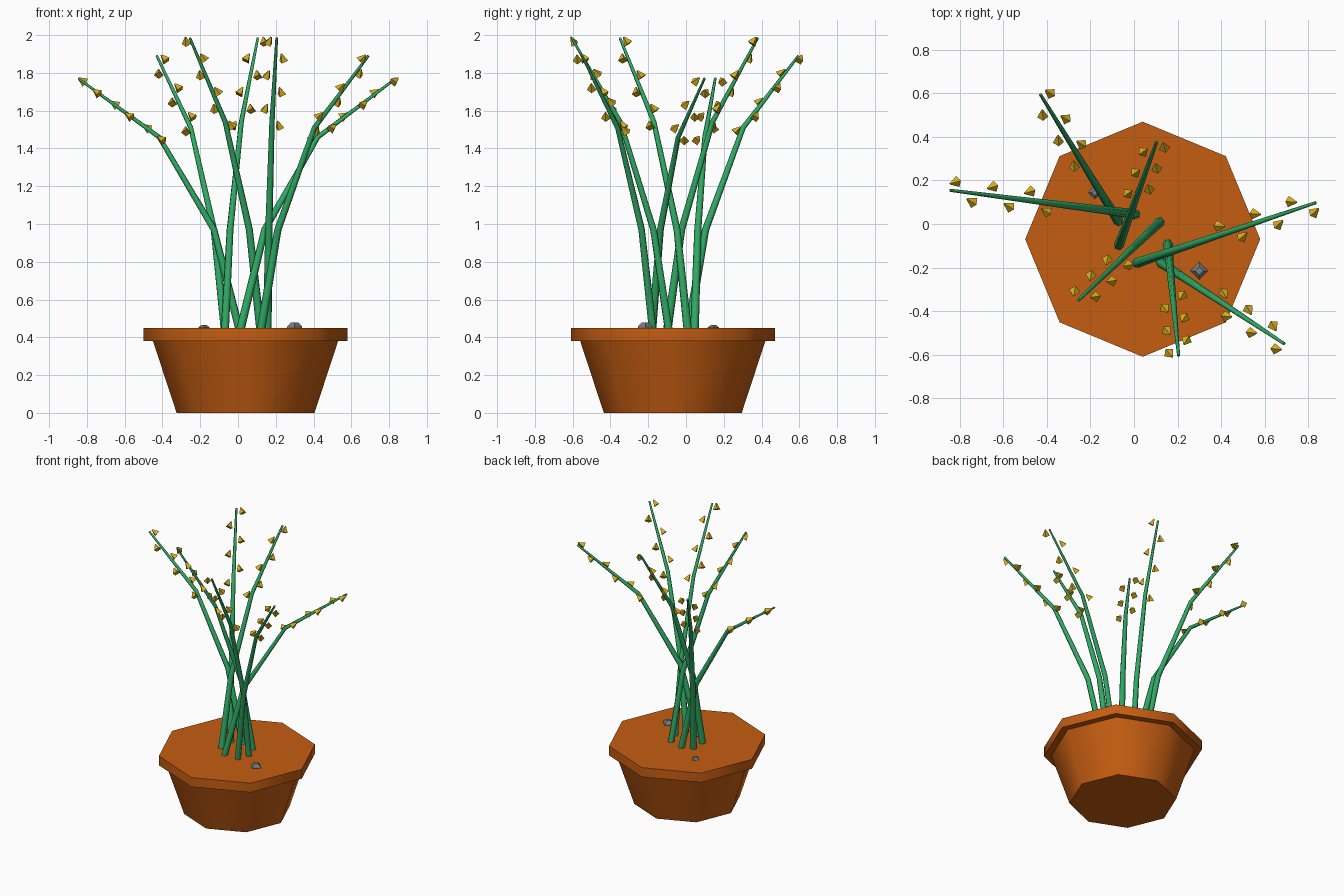
import bpy, bmesh, math
from mathutils import Vector, Matrix

if "Cube" in bpy.data.objects:
    bpy.data.objects.remove(bpy.data.objects["Cube"])


def material(name, rgb):
    m = bpy.data.materials.new(name)
    m.diffuse_color = (*rgb, 1)
    m.use_nodes = True
    m.node_tree.nodes["Principled BSDF"].inputs["Base Color"].default_value = m.diffuse_color
    return m


CLAY = material("clay", (0.56, 0.11, 0.006))
GREEN = material("stem_green", (0.03, 0.40, 0.13))
YELLOW = material("bud_yellow", (0.68, 0.42, 0.012))
GREY = material("stone_grey", (0.19, 0.21, 0.22))


def finish(name, bm, mat, smooth_angle=None):
    bmesh.ops.recalc_face_normals(bm, faces=bm.faces[:])
    me = bpy.data.meshes.new(name)
    bm.to_mesh(me)
    bm.free()
    me.materials.append(mat)
    ob = bpy.data.objects.new(name, me)
    bpy.context.collection.objects.link(ob)
    if smooth_angle:
        bpy.ops.object.select_all(action='DESELECT')
        ob.select_set(True)
        bpy.context.view_layer.objects.active = ob
        bpy.ops.object.shade_smooth_by_angle(angle=math.radians(smooth_angle))
    return ob


def lathe(name, profile, sides, centre, mat, smooth_angle=None):
    """Stack rings of (radius, z) into a closed solid with flat caps."""
    bm = bmesh.new()
    rings = []
    for r, z in profile:
        rings.append([bm.verts.new((centre[0] + r * math.cos(2 * math.pi * i / sides),
                                    centre[1] + r * math.sin(2 * math.pi * i / sides), z))
                      for i in range(sides)])
    for a, b in zip(rings, rings[1:]):
        for i in range(sides):
            j = (i + 1) % sides
            bm.faces.new((a[i], a[j], b[j], b[i]))
    bm.faces.new(rings[0])
    bm.faces.new(rings[-1])
    return finish(name, bm, mat, smooth_angle)


# Octagonal pot with overhanging rim
lathe("pot", [(0.365, 0), (0.49, 0.38), (0.54, 0.38), (0.54, 0.45)],
      8, (0.04, -0.07), CLAY, 50)

# Two stones resting on the top
lathe("large_stone", [(0.04, 0.44), (0.04, 0.457), (0.02, 0.478)], 4, (0.30, -0.215), GREY)
lathe("small_stone", [(0.03, 0.44), (0.03, 0.452), (0.015, 0.465)], 4, (-0.18, 0.145), GREY)

# Stems: base x, y, tip x, y, joint height, tip height
STEMS = [
    (0.01, 0.045, -0.845, 0.155, 1.46, 1.77),
    (-0.07, 0.01, -0.43, 0.595, 1.51, 1.89),
    (-0.07, -0.10, 0.105, 0.38, 1.54, 1.985),
    (0.12, 0.01, -0.255, -0.35, 1.54, 1.985),
    (0.01, -0.18, 0.835, 0.098, 1.46, 1.77),
    (0.12, -0.175, 0.69, -0.55, 1.51, 1.89),
    (0.155, -0.09, 0.205, -0.605, 1.54, 1.985),
]
SPREAD = (0, 0.16, 0.5, 1)
RADII = (0.023, 0.019, 0.014, 0.007)

buds = bmesh.new()
for n, (bx, by, tx, ty, zj, zt) in enumerate(STEMS, 1):
    base, tip = Vector((bx, by, 0)), Vector((tx, ty, 0))
    pts = [base.lerp(tip, s) + Vector((0, 0, z))
           for s, z in zip(SPREAD, (0.43, 0.97, zj, zt))]
    cu = bpy.data.curves.new(f"stem_{n}", 'CURVE')
    cu.dimensions = '3D'
    cu.bevel_depth = 1
    cu.bevel_resolution = 1
    cu.use_fill_caps = True
    sp = cu.splines.new('POLY')
    sp.points.add(3)
    for p, co, r in zip(sp.points, pts, RADII):
        p.co = (*co, 1)
        p.radius = r
    cu.materials.append(GREEN)
    bpy.context.collection.objects.link(bpy.data.objects.new(f"stem_{n}", cu))

    # Six buds alternating left and right along the upper segment
    along = (pts[3] - pts[2]).normalized()
    left = Vector((-along.y, along.x, 0)).normalized()
    for i in range(6):
        side = left if i % 2 == 0 else -left
        pos = pts[2].lerp(pts[3], -0.03 + i * 0.2) + side * 0.037
        aim = (along - side * 0.35).normalized()
        rot = aim.to_track_quat('Z', 'Y').to_matrix().to_4x4()
        bmesh.ops.create_cone(buds, cap_ends=True, segments=4, radius1=0.026,
                              radius2=0.004, depth=0.045,
                              matrix=Matrix.Translation(pos) @ rot)
finish("buds", buds, YELLOW)
